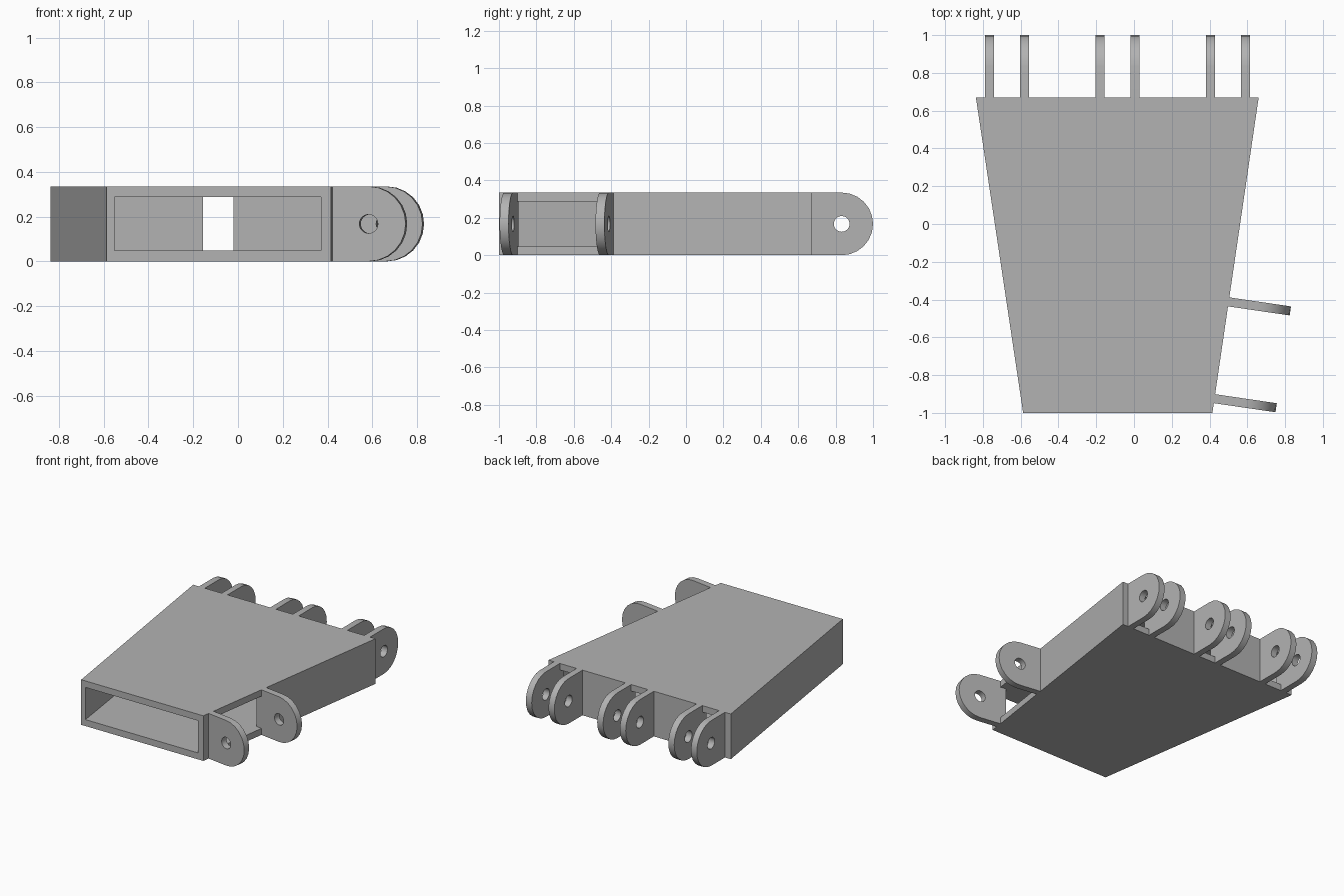
import bpy
import math
from mathutils import Matrix, Vector

cube = bpy.data.objects.get("Cube")
if cube:
    bpy.data.objects.remove(cube, do_unlink=True)

H = 0.335            # overall height
WALL = 0.048         # sheet thickness
BACK = 0.67          # rear face of the body
R = H / 2            # lug end radius
REACH = 0.33 - R     # lug base to pin centre

grey = bpy.data.materials.new("plain grey")
grey.use_nodes = True
colour = (0.45, 0.45, 0.45, 1)
grey.diffuse_color = colour
grey.node_tree.nodes["Principled BSDF"].inputs["Base Color"].default_value = colour


def prism(name, outline, low, high):
    """Extrude a counter-clockwise 2D outline from low to high along z."""
    n = len(outline)
    verts = [(x, y, z) for z in (low, high) for x, y in outline]
    faces = [tuple(reversed(range(n))), tuple(range(n, 2 * n))]
    faces += [(i, (i + 1) % n, n + (i + 1) % n, n + i) for i in range(n)]
    mesh = bpy.data.meshes.new(name)
    mesh.from_pydata(verts, [], faces)
    mesh.materials.append(grey)
    obj = bpy.data.objects.new(name, mesh)
    bpy.context.collection.objects.link(obj)
    return obj


def rect(x0, x1, y0, y1):
    return [(x0, y0), (x1, y0), (x1, y1), (x0, y1)]


def cut(obj, cutter):
    """Subtract the cutter, then discard it."""
    mod = obj.modifiers.new("cut", "BOOLEAN")
    mod.operation, mod.solver, mod.object = "DIFFERENCE", "EXACT", cutter
    cutter.hide_render = True
    bpy.ops.object.select_all(action="DESELECT")
    bpy.context.view_layer.objects.active = obj
    obj.select_set(True)
    bpy.ops.object.modifier_apply(modifier=mod.name)
    bpy.data.objects.remove(cutter, do_unlink=True)


def circle(x, y, r, start, end, steps):
    return [(x + r * math.cos(start + (end - start) * i / steps),
             y + r * math.sin(start + (end - start) * i / steps)) for i in range(steps + 1)]


def lug(name, base, direction):
    """Round-ended plate with a pin hole, standing out from base along direction."""
    outline = [(0, H), (0, 0)] + circle(REACH, R, R, -math.pi / 2, math.pi / 2, 12)
    obj = prism(name, outline, -WALL / 2, WALL / 2)
    cut(obj, prism("pin_hole", circle(REACH, R, 0.042, 0, math.tau, 24)[:-1], -WALL, WALL))
    out, up = Vector(direction), Vector((0, 0, 1))
    side = out.cross(up)
    turn = Matrix((out, up, side)).transposed().to_4x4()
    obj.data.transform(Matrix.Translation(Vector((*base, 0))) @ turn)
    bpy.ops.object.shade_smooth_by_angle(angle=math.radians(30))


# Tapered hollow body, open at the front
body = prism("body", [(-0.587, -1), (0.415, -1), (0.66, BACK), (-0.837, BACK)], 0, H)
low, high = WALL, H - WALL
inner = BACK - WALL
cut(body, prism("cavity", [(-0.545, -1.05), (0.363, -1.05), (0.603, inner), (-0.78, inner)], low, high))

# Rear lug pairs with a window between each
for label, x in (("right", -0.672), ("middle", -0.088), ("left", 0.498)):
    cut(body, prism("window", rect(x - 0.069, x + 0.069, 0.55, 0.75), low, high))
    for side, dx in (("inner", -0.093), ("outer", 0.093)):
        lug(f"rear_{label}_lug_{side}", (x + dx, BACK), (0, 1, 0))

# Side lug pair, square to the slanted left wall, with a long window between
along = Vector((0.245, 1.67)).normalized()
corner = Vector((0.415, -1))
normal = Vector((along.y, -along.x, 0))
near, far = 0.076, 0.594
for label, d in (("front", near), ("back", far)):
    lug(f"side_{label}_lug", corner + along * d, normal)
opening = prism("side_window", rect(-0.09, 0.05, near + WALL / 2, far - WALL / 2), low, high)
opening.data.transform(Matrix.Translation((*corner, 0)) @ Matrix.Rotation(math.atan2(normal.y, normal.x), 4, "Z"))
cut(body, opening)
